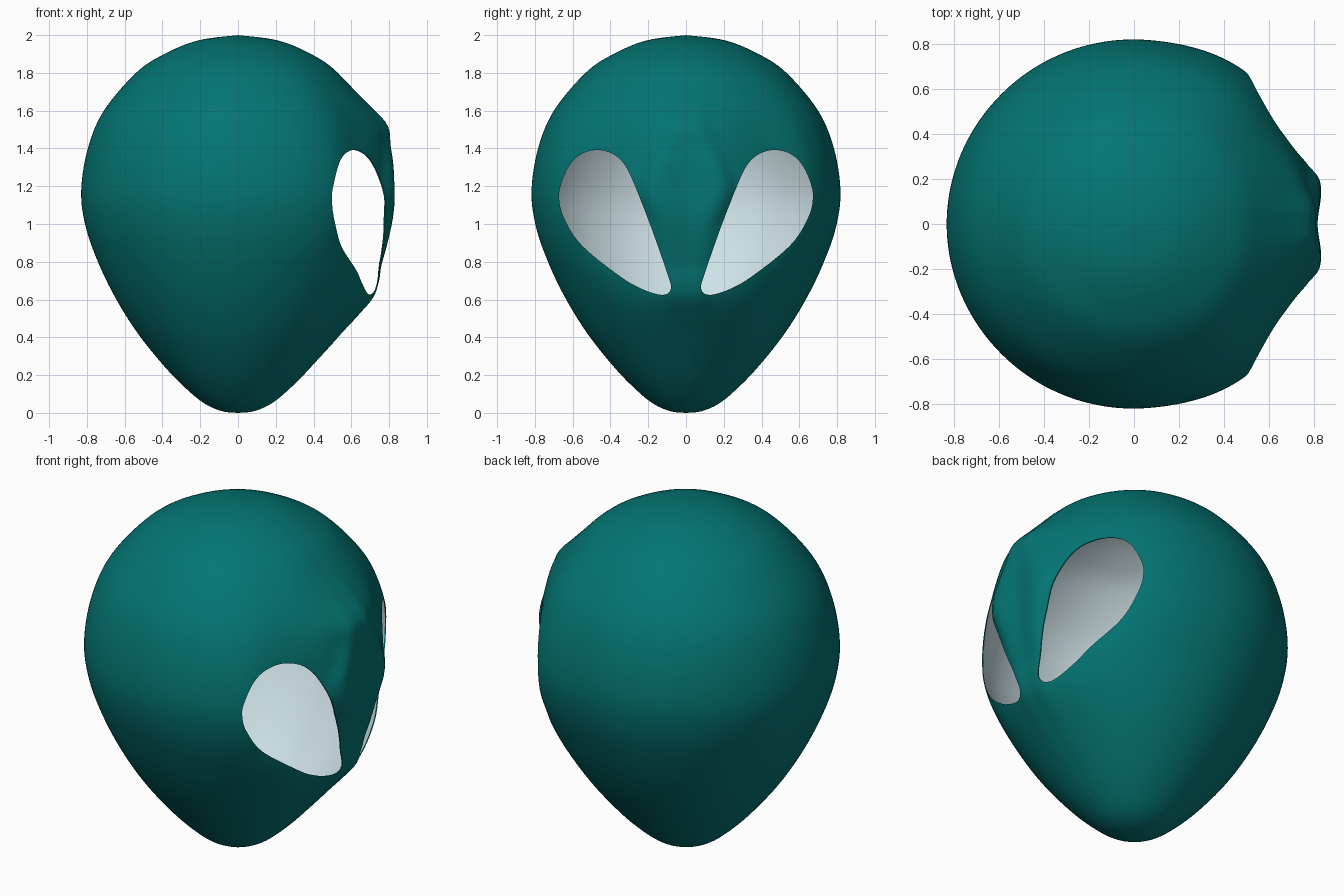
import bpy, bmesh, math
from mathutils import Vector

if "Cube" in bpy.data.objects:
    bpy.data.objects.remove(bpy.data.objects["Cube"], do_unlink=True)


def material(name, color):
    m = bpy.data.materials.new(name)
    m.use_nodes = True
    m.diffuse_color = (*color, 1)
    bsdf = m.node_tree.nodes["Principled BSDF"]
    bsdf.inputs["Base Color"].default_value = (*color, 1)
    bsdf.inputs["Roughness"].default_value = 0.6
    return m


teal = material("teal shell", (0.001, 0.175, 0.17))
pale = material("pale lining", (0.62, 0.76, 0.80))


def spline(points, steps, closed=False):
    """Smooth curve through 2D points."""
    pts = [Vector(p) for p in points]
    n = len(pts)
    get = (lambda i: pts[i % n]) if closed else (lambda i: pts[max(0, min(n - 1, i))])
    out = []
    for i in range(n if closed else n - 1):
        a, b, c, d = (get(i + k) for k in (-1, 0, 1, 2))
        for s in range(steps):
            t = s / steps
            out.append(0.5 * (2 * b + (c - a) * t + (2 * a - 5 * b + 4 * c - d) * t * t
                              + (3 * b - a - 3 * c + d) * t ** 3))
    return out if closed else out + [pts[-1]]


def ease(x, knots):
    """Smooth value between sorted (position, value) knots."""
    if x <= knots[0][0]:
        return knots[0][1]
    n = len(knots)
    slope = [(knots[i + 1][1] - knots[i][1]) / (knots[i + 1][0] - knots[i][0]) for i in range(n - 1)]

    def tangent(i):
        if i in (0, n - 1) or slope[i - 1] * slope[i] <= 0:
            return 0
        return 2 * slope[i - 1] * slope[i] / (slope[i - 1] + slope[i])

    for i in range(n - 1):
        (x0, y0), (x1, y1) = knots[i], knots[i + 1]
        if x <= x1:
            h = x1 - x0
            t = (x - x0) / h
            return (y0 * (1 + 2 * t) * (1 - t) ** 2 + h * tangent(i) * t * (1 - t) ** 2
                    + y1 * t * t * (3 - 2 * t) + h * tangent(i + 1) * t * t * (t - 1))
    return knots[-1][1]


# Head outline (radius, height) and how the face departs from it by height
PROFILE = [(0, 0), (.08, .008), (.17, .045), (.26, .115), (.38, .235), (.53, .42), (.655, .62),
           (.75, .82), (.81, 1), (.83, 1.18), (.795, 1.4), (.71, 1.6), (.54, 1.8), (.39, 1.9),
           (.21, 1.972), (0, 2)]
RIDGE = [(0, 1), (.2, 1), (.4, 1.03), (.52, 1.075), (.61, 1.105), (.68, 1.085), (.8, 1.035),
         (1, 1.015), (1.2, 1.02), (1.4, 1.025), (1.52, 1.055), (1.64, 1.005), (1.76, .98), (2, 1)]
SOCKET = [(0, 1), (.3, 1.01), (.6, 1.04), (.72, 1.03), (.9, .983), (1.1, .95),
          (1.3, .957), (1.4, .966), (1.6, .975), (1.76, .985), (2, 1)]
TEMPLE = [(.6, 1), (.9, 1.008), (1.1, 1.008), (1.3, 1.005), (1.5, 1)]
RIDGE_ANGLE = [(.6, 5), (.97, 8), (1.2, 13), (1.35, 9), (1.52, 4)]
RIDGE_WIDTH = [(.45, .8), (.65, .5), (.9, .35), (1.25, .35), (1.5, .6)]
GROOVE = [(.5, 0), (.8, .005), (1.15, .015), (1.5, 0)]
SEGMENTS = 192


def face_factor(angle, z):
    ridge_at = ease(z, RIDGE_ANGLE)
    ridge, socket = ease(z, RIDGE), ease(z, SOCKET)
    middle = ridge * math.cos(math.radians(ridge_at)) - ease(z, GROOVE)
    shoulder = socket + ease(z, RIDGE_WIDTH) * (ridge - socket)
    return ease(angle, [(0, middle), (ridge_at, ridge), (ridge_at + 7, shoulder), (33, socket),
                        (54, ease(z, TEMPLE)), (85, .985), (130, .99), (180, 1)])


# Head shell
bm = bmesh.new()
rings = []
outline = spline(PROFILE, 7)
for r, z in outline[1:-1]:
    ring = []
    for i in range(SEGMENTS):
        a = math.tau * i / SEGMENTS
        rr = r * face_factor(math.degrees(min(a, math.tau - a)), z)
        ring.append(bm.verts.new((rr * math.cos(a), rr * math.sin(a), z)))
    rings.append(ring)
bottom, top = bm.verts.new((0, 0, 0)), bm.verts.new((0, 0, 2))
for i in range(SEGMENTS):
    j = (i + 1) % SEGMENTS
    bm.faces.new((bottom, rings[0][j], rings[0][i]))
    bm.faces.new((top, rings[-1][i], rings[-1][j]))
    for lo, hi in zip(rings, rings[1:]):
        bm.faces.new((lo[i], lo[j], hi[j], hi[i]))
mesh = bpy.data.meshes.new("head_shell")
bm.to_mesh(mesh)
bm.free()
mesh.materials.append(teal)
mesh.materials.append(pale)
head = bpy.data.objects.new("head_shell", mesh)
bpy.context.collection.objects.link(head)

# Thin hollow wall with a pale inside
wall = head.modifiers.new("wall", 'SOLIDIFY')
wall.thickness = 0.005
wall.offset = -1
wall.material_offset = 1

# Teardrop eye openings
EYE = [(.088, .64), (.11, .627), (.15, .628), (.23, .655), (.345, .72), (.55, .885), (.645, 1.03),
       (.672, 1.14), (.655, 1.23), (.61, 1.32), (.55, 1.372), (.47, 1.392), (.39, 1.372),
       (.33, 1.32), (.28, 1.225), (.18, .97), (.09, .71), (.08, .665)]
cutters = []
for side, name in ((1, "left"), (-1, "right")):
    bm = bmesh.new()
    loop = [bm.verts.new((.2, side * y, z)) for y, z in spline(EYE, 6, closed=True)]
    cap = bm.faces.new(loop)
    ext = bmesh.ops.extrude_face_region(bm, geom=[cap])
    bmesh.ops.translate(bm, vec=(1, 0, 0),
                        verts=[v for v in ext["geom"] if isinstance(v, bmesh.types.BMVert)])
    bmesh.ops.recalc_face_normals(bm, faces=bm.faces)
    cm = bpy.data.meshes.new(name + "_eye_cutter")
    bm.to_mesh(cm)
    bm.free()
    cm.materials.append(teal)
    cutter = bpy.data.objects.new(name + "_eye_cutter", cm)
    bpy.context.collection.objects.link(cutter)
    cutter.hide_render = True
    cutters.append(cutter)
    cut = head.modifiers.new(name + "_eye", 'BOOLEAN')
    cut.operation = 'DIFFERENCE'
    cut.solver = 'EXACT'
    cut.object = cutter

# Apply the cuts, then smooth the surface
bpy.ops.object.select_all(action='DESELECT')
head.select_set(True)
bpy.context.view_layer.objects.active = head
for name in [m.name for m in head.modifiers]:
    bpy.ops.object.modifier_apply(modifier=name)
for cutter in cutters:
    bpy.data.objects.remove(cutter, do_unlink=True)
bpy.ops.object.shade_smooth_by_angle(angle=math.radians(40))
